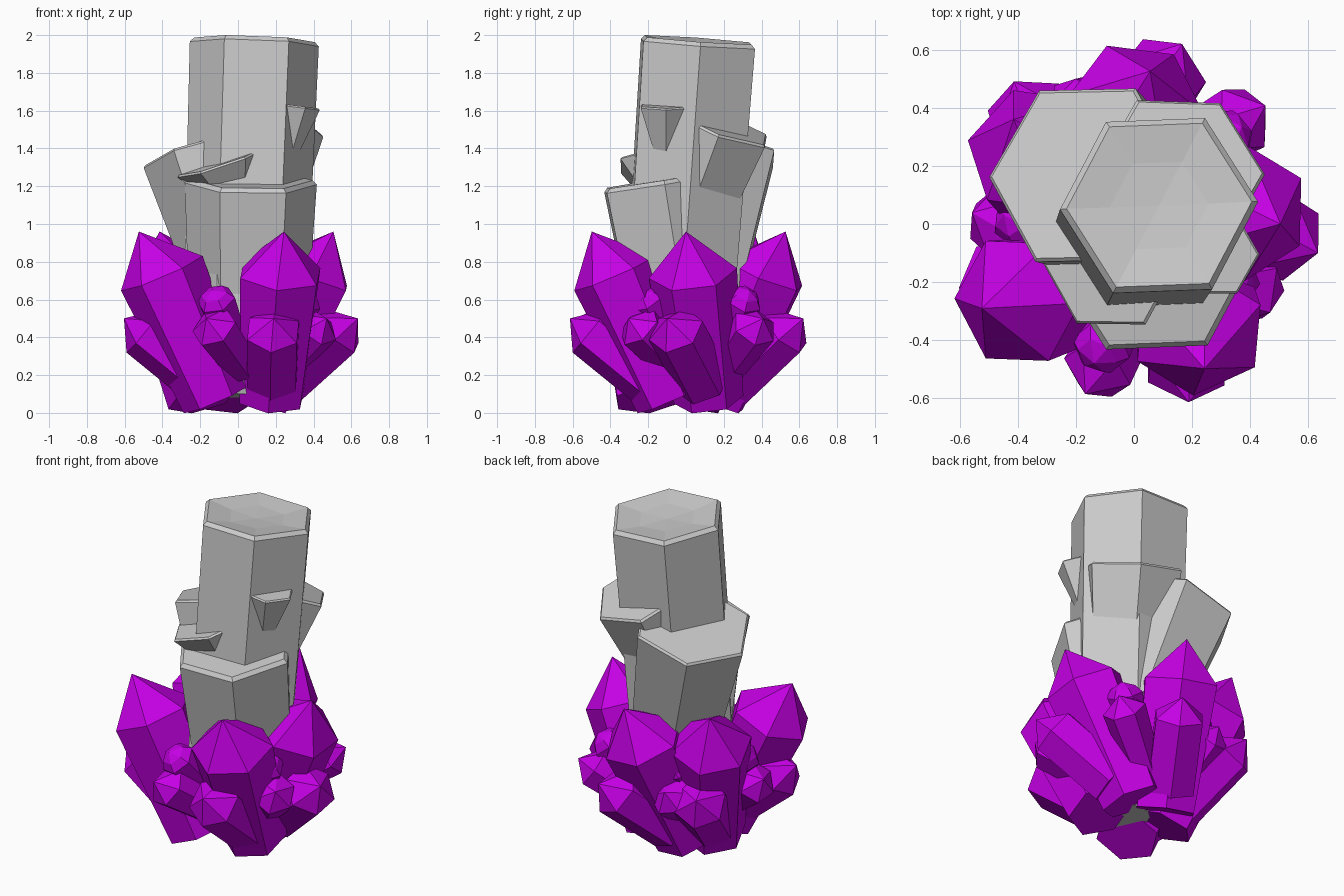
import bpy, bmesh, math, random
from mathutils import Vector

if "Cube" in bpy.data.objects:
    bpy.data.objects.remove(bpy.data.objects["Cube"])

random.seed(4)
purple = bpy.data.materials.new("purple_crystal")
purple.diffuse_color = (0.56, 0.0, 0.78, 1)
purple.use_nodes = True
purple.node_tree.nodes["Principled BSDF"].inputs["Base Color"].default_value = purple.diffuse_color


def prism(name, base, end, rings, phase=0.0, mat=None, apex=None, jitter=0.0):
    """Six-sided crystal along base->end; rings are (distance along axis, radius)."""
    base, end = Vector(base), Vector(end)
    q = Vector((0, 0, 1)).rotation_difference((end - base).normalized())
    bm = bmesh.new()
    loops = []
    for n, (d, r) in enumerate(rings):
        loop = []
        for k in range(6):
            a = phase + k * math.pi / 3
            dz = random.uniform(-jitter, 0) if jitter and n == len(rings) - 1 else 0
            loop.append(bm.verts.new(base + q @ Vector((r * math.cos(a), r * math.sin(a), d + dz))))
        loops.append(loop)
    for lo, hi in zip(loops, loops[1:]):
        for k in range(6):
            j = (k + 1) % 6
            bm.faces.new((lo[k], lo[j], hi[j], hi[k]))
    bm.faces.new(loops[0][::-1])
    if apex or jitter:
        top = bm.verts.new(apex or base + q @ Vector((0, 0, rings[-1][0] - jitter)))
        for k in range(6):
            bm.faces.new((loops[-1][k], loops[-1][(k + 1) % 6], top))
    else:
        bm.faces.new(loops[-1])
    bmesh.ops.recalc_face_normals(bm, faces=bm.faces)
    me = bpy.data.meshes.new(name)
    bm.to_mesh(me)
    bm.free()
    if mat:
        me.materials.append(mat)
    ob = bpy.data.objects.new(name, me)
    bpy.context.collection.objects.link(ob)
    return ob


def column(name, base, end, r0, r1, chamfer=0.022, jitter=0.0, foot=0.0, phase=0.0):
    """Flat-topped grey stone column with a chamfered rim and optional narrow foot."""
    h = (Vector(end) - Vector(base)).length
    rings = [(0, r0), (h - chamfer, r1), (h, r1 - chamfer)]
    if foot:
        rings[0:1] = [(0, foot), (0.35, r0)]
    if jitter:
        rings.append((h, r1 * 0.5))
    return prism(name, base, end, rings, phase, jitter=jitter)


def point_crystal(name, deg, base, end, tip, rings):
    """Purple pointed crystal; points are (outward, sideways, up) in the frame turned by deg,
    rings are (fraction of length, radius)."""
    a = math.radians(deg)
    out, side = Vector((math.cos(a), math.sin(a), 0)), Vector((-math.sin(a), math.cos(a), 0))
    at = lambda p: out * p[0] + side * p[1] + Vector((0, 0, p[2]))
    b, e = at(base), at(end)
    h = (e - b).length
    return prism(name, b, e, [(f * h, r) for f, r in rings], a + math.pi / 2, purple, apex=at(tip))


# Grey columns
column("main_column", (0.02, -0.07, 0.09), (0.087, 0.065, 1.975), 0.325, 0.342, jitter=0.025, foot=0.17, phase=0.04)
column("front_column", (0.05, 0.02, 0.3), (0.068, -0.13, 1.235), 0.32, 0.35, foot=0.2, phase=0.04)
column("left_column", (0.11, 0.01, 0.4), (-0.17, 0.17, 1.40), 0.28, 0.345, 0.012, foot=0.2)
column("back_column", (0.06, 0.01, 1.05), (0.165, 0.185, 1.53), 0.24, 0.295, 0.012)

# Small stone shards sticking out of the main column
column("right_shard", (0.25, -0.105, 1.39), (0.28, -0.105, 1.63), 0.075, 0.155, 0.008)
column("front_shard", (-0.05, -0.12, 1.23), (-0.085, -0.13, 1.335), 0.18, 0.25, 0.01)

# Five tall crystals, each with a low crystal crossing in front of its foot
tall = [(-151, 0.60), (-64, 0.555), (0, 0.505), (84, 0.53), (139, 0.55)]
for i, (deg, r) in enumerate(tall, 1):
    point_crystal(f"tall_crystal_{i}", deg, (r - 0.40, 0.12, 0.07), (r - 0.03, 0.01, 0.95), (r, 0, 0.96),
                  [(0, 0.185), (0.76, 0.235)])
    point_crystal(f"low_crystal_{i}", deg, (0.23, 0.09, 0.16), (0.61, -0.09, 0.505), (0.635, -0.1, 0.50),
                  [(0, 0.15), (0.80, 0.152)])

# Pairs of little crystals in the gaps
gaps = [(-106, 0.0), (-33, 0.05), (42, 0.0), (112, 0.07), (176, 0.05)]
for i, (deg, inset) in enumerate(gaps, 1):
    point_crystal(f"little_upper_{i}", deg, (0.2, 0.05, 0.32), (0.49 - inset, 0, 0.65), (0.50 - inset, 0, 0.65),
                  [(0, 0.08), (0.84, 0.105), (0.94, 0.07)])
    point_crystal(f"little_lower_{i}", deg, (0.22, 0.09, 0.24), (0.60 - inset, 0, 0.51), (0.61 - inset, 0, 0.50),
                  [(0, 0.10), (0.8, 0.125)])
